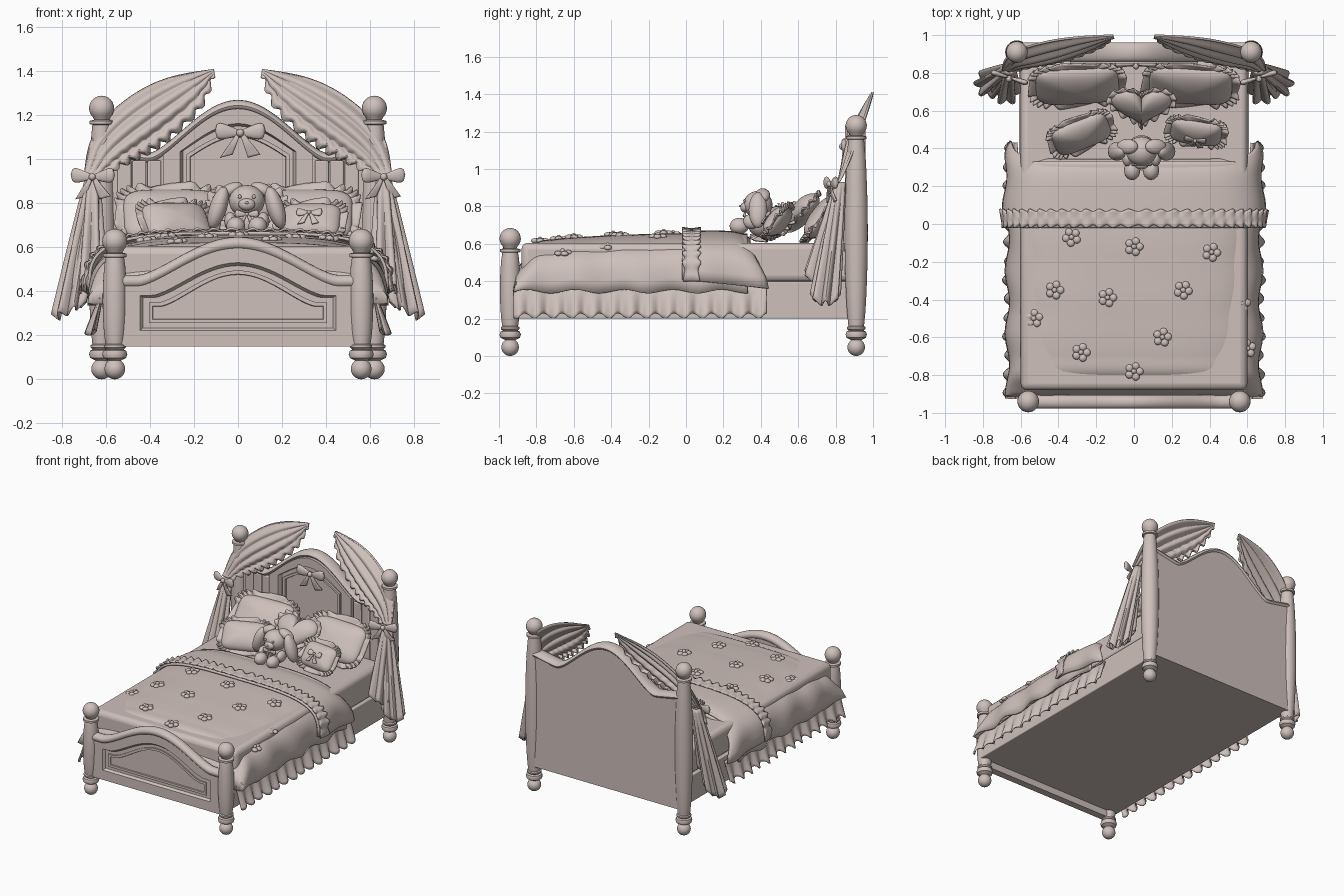
import bpy, bmesh
from math import sin, cos, pi, sqrt, copysign, radians
from mathutils import Matrix, Vector, Euler

if "Cube" in bpy.data.objects:
    bpy.data.objects.remove(bpy.data.objects["Cube"])

blush = bpy.data.materials.new("blush_beige")
blush.use_nodes = True
colour = (0.62, 0.53, 0.50, 1)
blush.diffuse_color = colour
blush.node_tree.nodes["Principled BSDF"].inputs["Base Color"].default_value = colour
built = []


def finish(name, bm, thick=0, bevel=0):
    bmesh.ops.recalc_face_normals(bm, faces=bm.faces)
    mesh = bpy.data.meshes.new(name)
    bm.to_mesh(mesh)
    bm.free()
    ob = bpy.data.objects.new(name, mesh)
    bpy.context.collection.objects.link(ob)
    mesh.materials.append(blush)
    if thick:
        mod = ob.modifiers.new("Thickness", "SOLIDIFY")
        mod.thickness, mod.offset = thick, 0
    if bevel:
        mod = ob.modifiers.new("Soft edges", "BEVEL")
        mod.width, mod.segments = bevel, 3
    built.append(ob)
    return ob


def surf(name, f, nu, nv, closed=False, thick=0, mat=Matrix(), caps=False):
    """Grid surface from f(u, v) with u, v in 0..1; closed wraps u."""
    bm = bmesh.new()
    cols = nu if closed else nu + 1
    rows = [[bm.verts.new(mat @ Vector(f(i / nu, j / nv))) for i in range(cols)] for j in range(nv + 1)]
    for a, b in zip(rows, rows[1:]):
        for i in range(nu):
            k = (i + 1) % cols
            bm.faces.new((a[i], a[k], b[k], b[i]))
    if caps:
        bm.faces.new(rows[0])
        bm.faces.new(rows[-1])
    bmesh.ops.remove_doubles(bm, verts=bm.verts, dist=0.0002)
    return finish(name, bm, thick)


def spline(pts, t):
    """Smooth curve through evenly spaced points, t in 0..1."""
    n = len(pts) - 1
    i = min(int(t * n), n - 1)
    k = t * n - i
    p = [Vector(pts[min(max(i + d, 0), n)]) for d in (-1, 0, 1, 2)]
    return p[1] + 0.5 * k * (p[2] - p[0] + k * (2 * p[0] - 5 * p[1] + 4 * p[2] - p[3]
                             + k * (3 * (p[1] - p[2]) + p[3] - p[0])))


def box(name, size, centre, bevel):
    bm = bmesh.new()
    bmesh.ops.create_cube(bm, size=1, matrix=Matrix.Translation(centre) @ Matrix.Diagonal((*size, 1)))
    return finish(name, bm, 0, bevel)


def puffs(name, items, mat=Matrix()):
    """Ellipsoids given as (centre, radii, rotation about y in degrees)."""
    bm = bmesh.new()
    for c, r, ry in items:
        m = Matrix.Translation(c) @ Matrix.Rotation(radians(ry), 4, 'Y') @ Matrix.Diagonal((*r, 1))
        bmesh.ops.create_icosphere(bm, subdivisions=3 if max(r) > 0.025 else 2, radius=1, matrix=mat @ m)
    return finish(name, bm)


# Boards: outline plates, raised rings and tubular caps
def outline(half, low, top, n=40):
    xs = [half * (1 - 2 * i / n) for i in range(n + 1)]
    return [(-half, low), (0, low), (half, low)] + [(x, top(x)) for x in xs]


def plate(name, pts, y0, y1):
    bm = bmesh.new()
    a, b = ([bm.verts.new((x, y, z)) for x, z in pts] for y in (y0, y1))
    for i in range(len(pts)):
        k = (i + 1) % len(pts)
        bm.faces.new((a[i], a[k], b[k], b[i]))
    bm.faces.new(a)
    bm.faces.new(b)
    return finish(name, bm)


def ring(name, outer, inner, front, back):
    """Raised frame whose inner edge slopes back to the board."""
    n = len(outer)
    mid = [(o[0] * 0.15 + i[0] * 0.85, o[1] * 0.15 + i[1] * 0.85) for o, i in zip(outer, inner)]
    loops = [(outer, back), (outer, front), (mid, front), (inner, back)]
    return surf(name, lambda u, v: (lambda L, i: (L[0][i][0], L[1], L[0][i][1]))(
        loops[round(v * 3)], round(u * n) % n), n, 3, True)


def cap(name, half, top, y, ry, rz):
    def f(u, v):
        x = half * (2 * v - 1)
        return (x, y + ry * cos(2 * pi * u), top(x) - rz + rz * sin(2 * pi * u))
    return surf(name, f, 16, 64, True, caps=True)


def bump(k):
    return ((cos(pi * min(abs(k), 1)) + 1) / 2) ** 0.7


def foot_top(x):
    return 0.475 + 0.172 * bump(x / 0.45)


def head_top(x):
    return 1.03 + 0.24 * bump(x / 0.4) + 0.03 * max(0, abs(x) - 0.42) / 0.16


plate("footboard", outline(0.54, 0.15, lambda x: foot_top(x) - 0.02), -0.95, -0.915)
ring("footboard_frame", outline(0.53, 0.15, lambda x: foot_top(x) - 0.03),
     outline(0.43, 0.235, lambda x: 0.37 + 0.145 * bump(x / 0.38)), -0.968, -0.948)
ring("footboard_moulding", outline(0.405, 0.255, lambda x: 0.35 + 0.145 * bump(x / 0.36)),
     outline(0.385, 0.275, lambda x: 0.33 + 0.145 * bump(x / 0.35)), -0.958, -0.948)
cap("footboard_cap", 0.54, foot_top, -0.942, 0.036, 0.03)
plate("headboard", outline(0.61, 0.2, lambda x: head_top(x) - 0.02), 0.88, 0.95)
cap("headboard_cap", 0.6, head_top, 0.91, 0.05, 0.025)
ring("headboard_frame", outline(0.34, 0.6, lambda x: head_top(x) - 0.04),
     outline(0.25, 0.7, lambda x: 0.98 + 0.17 * bump(x / 0.36)), 0.85, 0.882)
ring("headboard_moulding", outline(0.235, 0.72, lambda x: 0.97 + 0.15 * bump(x / 0.34)),
     outline(0.215, 0.74, lambda x: 0.95 + 0.15 * bump(x / 0.33)), 0.865, 0.882)
for s in (-1, 1):
    for k in range(3):
        box("headboard_plank", (0.062, 0.02, 0.55), (s * (0.38 + 0.068 * k), 0.875, 0.72), 0.006)


# Turned posts
def post(name, x, y, ball_z, thick):
    arc = [(0.047 * sin(pi * i / 10), 0.047 - 0.047 * cos(pi * i / 10)) for i in range(9)]
    low, high = 0.16, ball_z - 0.075
    mid = [(0.036, 0.09), (0.052, 0.098), (0.057, 0.115), (0.052, 0.13), (0.04, 0.136), (0.05, 0.145), (0.05, 0.155)]
    body = [(0.042 + (thick - 0.042) * sin(pi * i / 12) ** 0.7, low + (high - low) * i / 12) for i in range(13)]
    neck = [(0.054, high + 0.003), (0.054, high + 0.018), (0.034, high + 0.023)]
    ball = [(0.057 * sin(pi * i / 12), ball_z - 0.057 * cos(pi * i / 12)) for i in range(3, 13)]
    prof = arc + mid + body + neck + ball
    n = len(prof) - 1

    def f(u, v):
        r, z = prof[round(v * n)]
        return (x + r * cos(2 * pi * u), y + r * sin(2 * pi * u), z)
    surf(name, f, 28, n, True)


for s in (-1, 1):
    post("foot_post", s * 0.56, -0.94, 0.628, 0.055)
    post("head_post", s * 0.62, 0.91, 1.232, 0.062)

# Base and mattress
box("bed_base", (1.22, 1.82, 0.2), (0, -0.01, 0.3), 0.006)
box("mattress", (1.2, 1.76, 0.21), (0, 0, 0.5), 0.035)

# Draped covers
FALL = [0.42, 0.83, 0.9, 0.93, 0.95, 0.97, 0.98, 0.99, 1, 1, 1]


def crown(y):
    if y < -0.9:
        return 0.34 + 0.13 * max(0, (y + 0.92) / 0.02)
    return 0.34 + 0.31 * spline([(f, 0) for f in FALL], min(1, (y + 0.9) / 1.0))[0]


def drape(u, y, hem, off):
    a = abs(u) ** 1.6 * pi / 2
    side, up = sin(a) ** 0.55, max(cos(a), 0) ** 0.55
    x = 0.655 + off + 0.012 * (1 - up) * (1 + sin(19 * y))
    return (copysign(x * side, u), y, hem + (crown(y) + off - hem) * up)


surf("blanket", lambda u, v: drape(2 * u - 1, -0.92 + 1.25 * v, 0.345 + 0.01 * sin(30 * v), 0), 80, 70, thick=0.012)


def turndown(u, v):
    k = 2 * u - 1
    y = -0.02 + v * (0.36 + 0.1 * abs(k) ** 6)
    return drape(k, y, 0.36 + 0.05 * (1 - v), 0.014 - 0.04 * v ** 8)


def frill(u, v):
    k = 2 * u - 1
    edge = (v - 0.5) * (0.085 + 0.016 * sin(170 * u))
    return drape(k, 0.03 + edge, 0.40, 0.028 + 0.008 * sin(170 * u) * abs(2 * v - 1))


surf("turned_down_cover", turndown, 80, 24, thick=0.014)
surf("cover_frill", frill, 200, 6, thick=0.01)
for s in (-1, 1):
    surf("bed_skirt", lambda u, v: (
        s * (0.625 + 0.045 * v + 0.018 * v * sin(85 * u) + 0.006 * sin(31 * u)),
        -0.92 + 1.35 * u, 0.37 - (0.155 + 0.014 * sin(85 * u + 1)) * v), 200, 8, thick=0.01)

# Raised flowers on the blanket
for x, y in ((-.33, -.07), (0, -.12), (.41, -.15), (-.42, -.35), (-.14, -.39), (.26, -.35), (.57, -.42),
             (-.53, -.5), (.15, -.6), (-.28, -.68), (.6, -.66), (0, -.78), (.36, -.82), (-.4, -.83)):
    k = min(abs(x) / 0.662, 0.99) ** (1 / 0.55)
    z = 0.345 + (crown(y) - 0.345) * sqrt(1 - k * k) ** 0.55 + 0.008
    petals = [((0.03 * cos(1.257 * i + x * 9), 0.03 * sin(1.257 * i + x * 9), 0), (0.021, 0.021, 0.014), 0)
              for i in range(5)]
    puffs("blanket_flower", petals + [((0, 0, 0.008), (0.014, 0.014, 0.014), 0)],
          Matrix.Translation((x, y, z)) @ Matrix.Rotation(0.6 * x * abs(x), 4, 'Y'))


# Bow facing -y
def bow(name, mat, w, h):
    for s in (-1, 1):
        def loop(u, v):
            r = (0.22 + 0.78 * v) * sqrt(max(0, 1 - v ** 6))
            return (s * w * v, 0.45 * h * r * cos(2 * pi * u), h * r * sin(2 * pi * u) + 0.2 * h * v)
        surf(name + "_loop", loop, 20, 14, True, mat=mat)
        surf(name + "_tail", lambda u, v: (
            s * w * (0.05 + 0.5 * v + (u - 0.5) * (0.15 + 0.35 * v)), -0.12 * h * sin(4 * v),
            -2.1 * h * v + s * 0.3 * h * (u - 0.5) * v), 4, 10, thick=0.008, mat=mat)
    puffs(name + "_knot", [((0, -0.15 * h, 0), (0.16 * w, 0.4 * h, 0.38 * h), 0)], mat)


# Ruffled pillows
def cushion(a, b):
    def f(t):
        c, s = cos(t), sin(t)
        return Vector((a * copysign(abs(c) ** 0.42, c), b * copysign(abs(s) ** 0.42, s), 0))
    return f


def heart(size):
    return lambda t: size * Vector((1.1 * sin(t) ** 3, (13 * cos(t) - 5 * cos(2 * t) - 2 * cos(3 * t) - cos(4 * t)) / 16, 0))


def pillow(name, shape, puff, centre, tilt, turn, width):
    m = Matrix.Translation(centre) @ Matrix.Rotation(radians(turn), 4, 'Z') @ Matrix.Rotation(radians(tilt), 4, 'X')

    def body(u, v):
        a = pi * (v - 0.5)
        return shape(2 * pi * u) * cos(a) + Vector((0, 0, puff * sin(a)))

    def ruffle(u, v):
        p = shape(2 * pi * u)
        wave = sin(2 * pi * 22 * u)
        return p * 0.95 + p.normalized() * width * v * (1.1 + 0.16 * wave) + Vector((0, 0, 0.014 * v * wave))
    surf(name, body, 64, 20, True, mat=m)
    surf(name + "_ruffle", ruffle, 176, 4, True, thick=0.008, mat=m)
    return m


for s in (-1, 1):
    pillow("back_pillow", cushion(0.22, 0.14), 0.065, (s * 0.3, 0.735, 0.745), 52, s * -3, 0.045)
pillow("heart_pillow", heart(0.145), 0.06, (0.04, 0.63, 0.78), 48, 0, 0.03)
pillow("left_view_pillow", cushion(0.155, 0.105), 0.06, (-0.28, 0.48, 0.715), 48, 22, 0.035)
m = pillow("bow_pillow", cushion(0.135, 0.09), 0.055, (0.33, 0.49, 0.72), 52, -8, 0.035)
bow("pillow_bow", m @ Matrix.Translation((0, 0, 0.06)) @ Matrix.Rotation(-pi / 2, 4, 'X'), 0.06, 0.028)

# Plush rabbit
toy = [((0, 0.40, 0.705), (0.075, 0.07, 0.075), 0), ((0, 0.385, 0.805), (0.082, 0.078, 0.073), 0),
       ((0, 0.315, 0.79), (0.038, 0.025, 0.028), 0), ((0, 0.29, 0.797), (0.009, 0.007, 0.006), 0)]
for s in (-1, 1):
    toy += [((s * 0.075, 0.41, 0.855), (0.06, 0.04, 0.03), s * 25), ((s * 0.13, 0.385, 0.775), (0.04, 0.05, 0.1), s * -18),
            ((s * 0.05, 0.285, 0.69), (0.043, 0.052, 0.044), 0), ((s * 0.075, 0.35, 0.715), (0.028, 0.045, 0.04), 0),
            ((s * 0.032, 0.312, 0.825), (0.008, 0.006, 0.01), 0)]
puffs("plush_rabbit", toy, Matrix.Translation((0.04, 0, 0.005)))
bow("rabbit_bow", Matrix.Translation((0.04, 0.315, 0.75)), 0.055, 0.022)

# Curtains, tiebacks and bows
bow("headboard_bow", Matrix.Translation((0.01, 0.845, 1.12)), 0.115, 0.05)
OUTER = [(0.11, 1.41), (0.3, 1.375), (0.45, 1.31), (0.59, 1.2), (0.67, 1.08), (0.70, 0.93)]
INNER = [(0.11, 1.39), (0.17, 1.24), (0.3, 1.11), (0.41, 1.035), (0.52, 0.98), (0.63, 0.92)]
for s in (-1, 1):
    def swag(u, v):
        p = spline(OUTER, v).lerp(spline(INNER, v), u)
        p -= Vector((0.6, 0.8)) * 0.014 * u ** 6 * sin(75 * v)
        y = 0.815 + 0.18 * max(0, (p[1] - 0.93) / 0.47) ** 0.85
        return (s * p[0], y - 0.035 * sin(pi * u) * sin(pi * v) + 0.011 * sin(26 * u) * sin(pi * v), p[1])
    surf("curtain_swag", swag, 48, 60, thick=0.012)

    def tail(cx, cy, cz, rad, pleats):
        def f(u, v):
            a = 2 * pi * u
            r = (0.025 + (rad - 0.025) * v ** 0.8) * (1 + 0.24 * v ** 0.5 * cos(pleats * a))
            return (s * (0.66 + (cx - 0.66) * v + r * cos(a)), 0.825 + (cy - 0.825) * v + r * sin(a),
                    0.93 + (cz - 0.93) * v - 0.03 * v * cos(a) + 0.015 * v * cos(pleats * a))
        surf("curtain_tail", f, 84, 20, True, thick=0.008)
    tail(0.765, 0.745, 0.31, 0.066, 7)
    tail(0.675, 0.705, 0.43, 0.062, 6)
    bow("curtain_bow", Matrix.Translation((s * 0.66, 0.775, 0.92)) @ Matrix.Rotation(s * 0.3, 4, 'Z'), 0.105, 0.045)

# Smooth shading with sharp corners kept
bpy.ops.object.select_all(action='DESELECT')
for ob in built:
    ob.select_set(True)
bpy.context.view_layer.objects.active = built[0]
bpy.ops.object.shade_smooth_by_angle(angle=radians(40))
